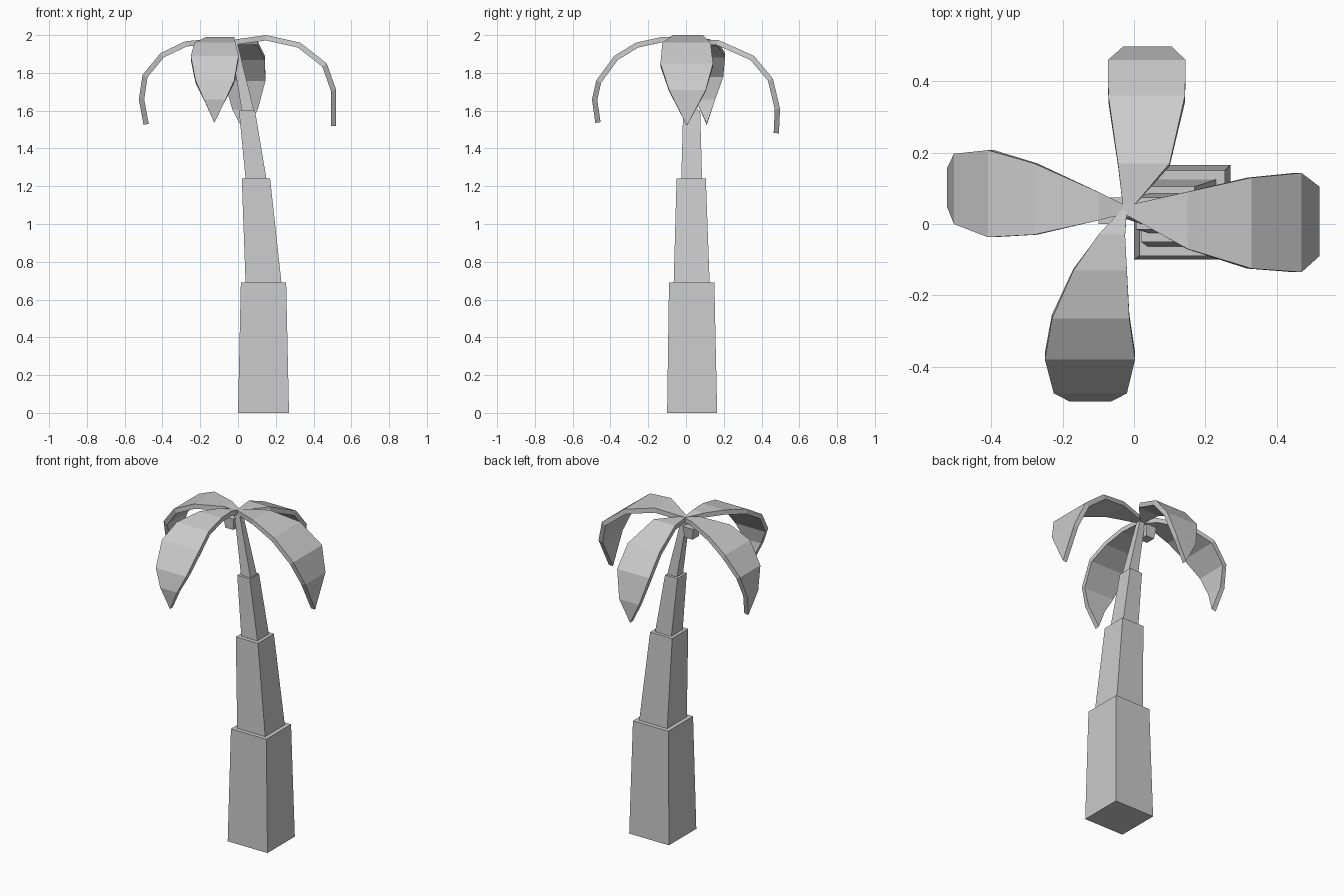
import bpy, bmesh


def finish(name, bm):
    bmesh.ops.recalc_face_normals(bm, faces=bm.faces)
    me = bpy.data.meshes.new(name)
    bm.to_mesh(me)
    bm.free()
    ob = bpy.data.objects.new(name, me)
    bpy.context.collection.objects.link(ob)
    return ob


def tapered_block(name, z0, r0, z1, r1):
    """Four-sided block between rectangles r = (x0, x1, y0, y1)."""
    bm = bmesh.new()
    rings = []
    for z, (xa, xb, ya, yb) in ((z0, r0), (z1, r1)):
        rings.append([bm.verts.new((x, y, z)) for x, y in
                      ((xa, ya), (xb, ya), (xb, yb), (xa, yb))])
    a, b = rings
    bm.faces.new(a)
    bm.faces.new(b)
    for i in range(4):
        j = (i + 1) % 4
        bm.faces.new((a[i], a[j], b[j], b[i]))
    return finish(name, bm)


def frond(name, axis, rows, thickness=0.028):
    """Drooping leaf: rows of (distance along axis, z, side low, side high)."""
    bm = bmesh.new()

    def pt(d, s, z):
        return bm.verts.new((d, s, z) if axis == 'x' else (s, d, z))

    strip = []
    for d, z, lo, hi in rows:
        strip.append([pt(d, lo, z)] if lo == hi else [pt(d, lo, z), pt(d, hi, z)])
    for a, b in zip(strip, strip[1:]):
        bm.faces.new(a + b[::-1])
    ob = finish(name, bm)
    # the first face lies on top of the leaf, so it must point up
    if ob.data.polygons[0].normal.z < 0:
        ob.data.flip_normals()
    mod = ob.modifiers.new("thickness", 'SOLIDIFY')
    mod.thickness = thickness
    mod.offset = -1
    mod.use_even_offset = True
    return ob


# Leaning trunk, each block narrower than the one below
tapered_block("trunk_base", 0, (0.0, 0.27, -0.10, 0.165), 0.69, (0.015, 0.255, -0.09, 0.15))
tapered_block("trunk_lower", 0.69, (0.04, 0.23, -0.065, 0.125), 1.24, (0.02, 0.17, -0.05, 0.105))
tapered_block("trunk_upper", 1.24, (0.04, 0.15, -0.025, 0.085), 1.60, (0.005, 0.09, -0.015, 0.075))
tapered_block("trunk_tip", 1.60, (0.02, 0.085, 0.0, 0.06), 1.965, (-0.04, -0.005, 0.02, 0.05))

# Small block under the crown
tapered_block("coconut", 1.86, (-0.09, -0.035, 0.005, 0.065), 1.93, (-0.10, -0.03, 0.0, 0.075))

# Four fronds
frond("frond_right", 'x', [
    (-0.03, 1.975, 0.03, 0.05), (0.15, 2.0, -0.07, 0.09), (0.33, 1.96, -0.125, 0.13),
    (0.47, 1.85, -0.135, 0.143), (0.52, 1.71, -0.09, 0.105), (0.52, 1.52, 0.005, 0.005)])
frond("frond_left", 'x', [
    (-0.02, 1.97, 0.03, 0.05), (-0.10, 1.985, 0.01, 0.09), (-0.28, 1.967, -0.03, 0.17),
    (-0.41, 1.905, -0.037, 0.207), (-0.505, 1.79, 0.0, 0.197),
    (-0.525, 1.66, 0.05, 0.155), (-0.50, 1.525, 0.11, 0.11)])
frond("frond_front", 'y', [
    (0.04, 1.975, -0.035, -0.02), (-0.03, 1.99, -0.10, -0.025), (-0.13, 1.99, -0.17, -0.02),
    (-0.265, 1.96, -0.23, -0.013), (-0.38, 1.89, -0.25, 0.003),
    (-0.475, 1.76, -0.225, -0.02), (-0.498, 1.66, -0.18, -0.065),
    (-0.48, 1.535, -0.125, -0.125)])
frond("frond_back", 'y', [
    (0.04, 1.975, -0.03, -0.01), (0.17, 1.975, -0.045, 0.10), (0.36, 1.89, -0.072, 0.143),
    (0.46, 1.77, -0.073, 0.145), (0.498, 1.61, -0.03, 0.105), (0.492, 1.48, 0.035, 0.035)])
